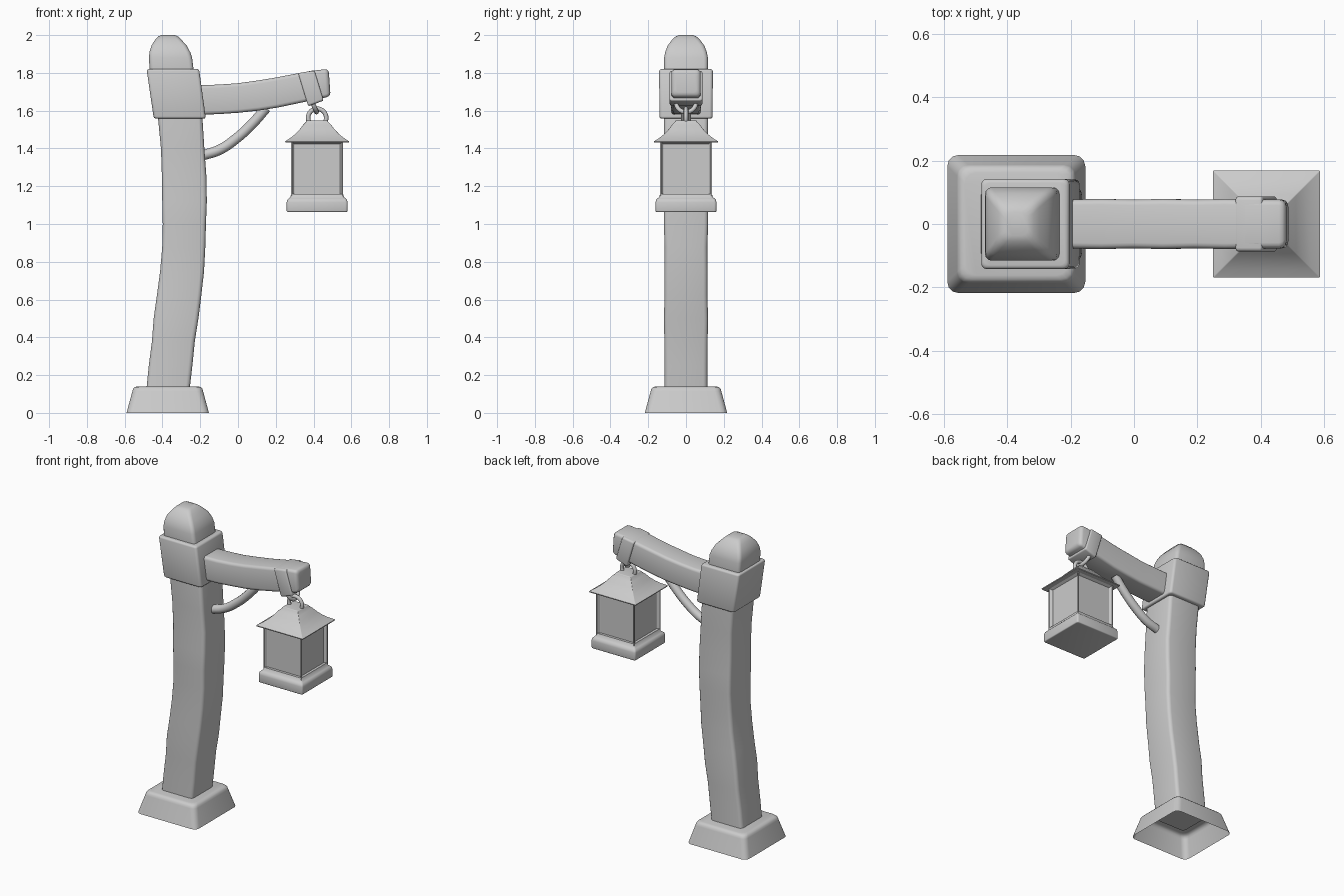
import bpy, bmesh, math, random
from mathutils import Vector

if "Cube" in bpy.data.objects:
    bpy.data.objects.remove(bpy.data.objects["Cube"])

random.seed(4)


def finish(bm, name, angle=40):
    bmesh.ops.recalc_face_normals(bm, faces=bm.faces)
    mesh = bpy.data.meshes.new(name)
    bm.to_mesh(mesh)
    bm.free()
    ob = bpy.data.objects.new(name, mesh)
    bpy.context.collection.objects.link(ob)
    bpy.ops.object.select_all(action='DESELECT')
    ob.select_set(True)
    bpy.context.view_layer.objects.active = ob
    bpy.ops.object.shade_smooth_by_angle(angle=math.radians(angle))
    return ob


def round_end(end, prev, s):
    """Rings that roll the end of a loft over by radius s."""
    x, z, hx, hy, t = end
    d = Vector((x - prev[0], z - prev[1])).normalized()
    rings = []
    for k in range(4):
        a = math.radians(30 * k)
        back, inset = s * (1 - math.sin(a)), s * (1 - math.cos(a))
        rings.append((x - d.x * back, z - d.y * back, hx - inset, hy - inset, t))
    return rings


def loft(name, secs, r=0.02, start=0, end=0, open_start=False, angle=40):
    """Rounded-rectangle rings (x, z, half a, half y, tilt) bridged into a solid."""
    secs = [s if len(s) == 5 else (*s, 0) for s in secs]
    head = round_end(secs[0], secs[1], start)[::-1] if start else [secs[0]]
    tail = round_end(secs[-1], secs[-2], end) if end else [secs[-1]]
    bm = bmesh.new()
    rings = []
    for x, z, hx, hy, t in head + secs[1:-1] + tail:
        t = math.radians(t)
        rr = min(r, hx * 0.9, hy * 0.9)
        ring = []
        for q, (sx, sy) in enumerate([(1, 1), (-1, 1), (-1, -1), (1, -1)]):
            for k in range(4):
                a = math.radians(90 * q + 30 * k)
                u = sx * (hx - rr) + rr * math.cos(a)
                v = sy * (hy - rr) + rr * math.sin(a)
                ring.append(bm.verts.new((x + u * math.cos(t), v, z + u * math.sin(t))))
        rings.append(ring)
    n = len(rings[0])
    for lo, hi in zip(rings, rings[1:]):
        for i in range(n):
            j = (i + 1) % n
            bm.faces.new((lo[i], lo[j], hi[j], hi[i]))
    if not open_start:
        bm.faces.new(rings[0][::-1])
    bm.faces.new(rings[-1])
    return finish(bm, name, angle)


def ring_link(name, loc, rot, major, minor):
    bpy.ops.mesh.primitive_torus_add(location=loc, rotation=rot, major_radius=major,
                                     minor_radius=minor, major_segments=32, minor_segments=12)
    bpy.context.object.name = name
    bpy.ops.object.shade_smooth()


# Foot block, open underneath
loft("foot", [(-.372, 0, .218, .218), (-.372, .14, .187, .187)],
     r=.035, end=.025, open_start=True)

# Crooked post with domed top, slightly uneven like hewn wood
trunk = [(.12, -.371), (.25, -.357), (.38, -.342), (.5, -.328), (.62, -.312), (.75, -.296),
         (.88, -.287), (1.0, -.284), (1.12, -.283), (1.25, -.285), (1.4, -.293),
         (1.55, -.305), (1.7, -.33), (1.82, -.352)]
post = [(x, z, .116 + random.uniform(-.003, .003), .115 + random.uniform(-.003, .003))
        for z, x in trunk]
post += [(-.357, 1.88, .114, .116), (-.361, 1.91, .108, .110), (-.365, 1.945, .093, .097),
         (-.369, 1.975, .070, .074), (-.37, 1.993, .053, .055), (-.37, 2.0, .035, .037)]
loft("post", post, r=.022)

# Collar that holds the arm
loft("collar", [(-.308, 1.558, .138, .141), (-.345, 1.82, .139, .142)],
     r=.016, start=.012, end=.012)

# Arm curving upward
arm = [(-.25, 1.655, .078, .077, 91), (-.1, 1.66, .078, .079, 92), (0, 1.667, .078, .077, 94),
       (.1, 1.679, .079, .079, 97), (.2, 1.695, .079, .077, 99), (.3, 1.715, .078, .079, 100),
       (.4, 1.735, .077, .077, 98), (.485, 1.748, .074, .077, 94)]
loft("arm", arm, r=.018, end=.022)

# Strap round the arm
c, d = Vector((.387, 1.722)), Vector((.955, .25)) * .044
loft("arm_strap", [(c.x - d.x, c.y - d.y, .091, .087, 107), (c.x + d.x, c.y + d.y, .084, .087, 107)],
     r=.012, start=.008, end=.008)

# Curved brace under the arm
curve = bpy.data.curves.new("brace", 'CURVE')
curve.dimensions = '3D'
curve.bevel_depth = .027
curve.bevel_resolution = 4
curve.use_fill_caps = True
pts = [(-.185, 1.364), (-.1, 1.392), (-.01, 1.452), (.075, 1.53), (.15, 1.615)]
sp = curve.splines.new('BEZIER')
sp.bezier_points.add(len(pts) - 1)
for p, (x, z) in zip(sp.bezier_points, pts):
    p.co = (x, 0, z)
    p.handle_left_type = p.handle_right_type = 'AUTO'
bpy.context.collection.objects.link(bpy.data.objects.new("brace", curve))

# Two linked hanging rings
ring_link("strap_ring", (.395, 0, 1.64), (0, math.radians(66), 0), .052, .012)
ring_link("lantern_ring", (.419, 0, 1.562), (math.pi / 2, 0, 0), .048, .012)

LX = .419
# Lantern roof with concave slope
loft("lantern_roof", [(LX, z, h, h) for z, h in
     [(1.432, .168), (1.438, .169), (1.455, .142), (1.475, .117), (1.5, .093),
      (1.525, .074), (1.548, .057)]], r=.003, end=.006)

# Lantern tray
loft("lantern_base", [(LX, z, h, h) for z, h in
     [(1.064, .161), (1.115, .161), (1.128, .158), (1.136, .15), (1.142, .143), (1.16, .137)]],
     r=.012, start=.006)

# Lantern body with recessed panels on four sides
bm = bmesh.new()
bmesh.ops.create_cube(bm, size=1)
for v in bm.verts:
    v.co = (LX + v.co.x * .276, v.co.y * .276, 1.29 + v.co.z * .3)
bm.normal_update()
sides = [f for f in bm.faces if abs(f.normal.z) < .5]
bmesh.ops.inset_individual(bm, faces=sides, thickness=.01)
bmesh.ops.inset_individual(bm, faces=sides, thickness=.014, depth=-.018)
finish(bm, "lantern_body", 30)
